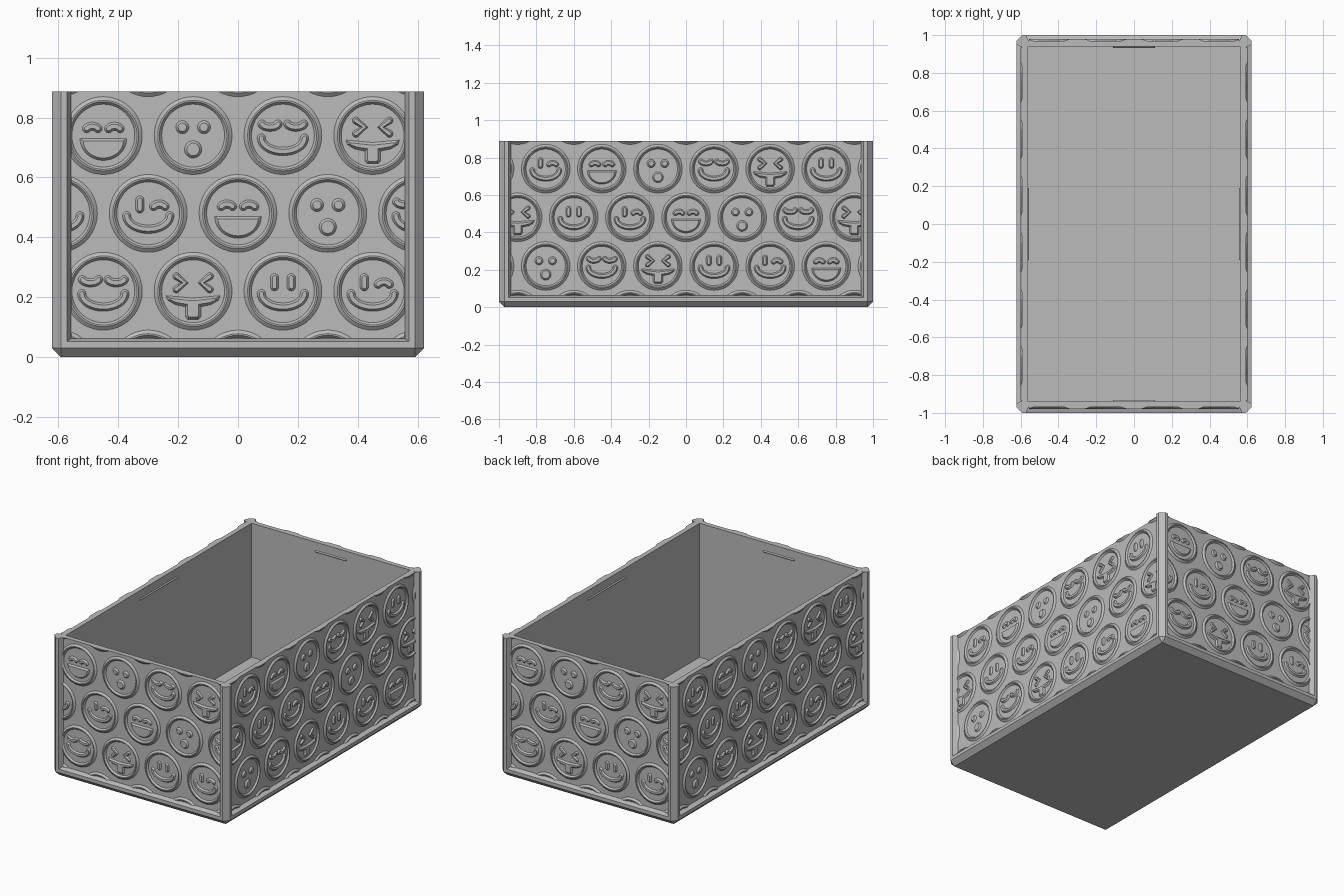
import bpy, bmesh, math
from mathutils import Vector, Matrix

cube = bpy.data.objects.get("Cube")
if cube:
    bpy.data.objects.remove(cube)

HX, HY, TOP = 0.622, 1.0, 0.888      # half sizes and height
CH, WALL, RECESS = 0.03, 0.06, 0.03  # chamfer, wall thickness, panel recess
SILL = 0.062
RISE, SINK = 0.01, -0.003            # relief height and buried depth

grey = bpy.data.materials.new("grey")
grey.use_nodes = True
grey.diffuse_color = (0.5, 0.5, 0.5, 1)
grey.node_tree.nodes["Principled BSDF"].inputs["Base Color"].default_value = grey.diffuse_color


def finish(bm, name):
    bmesh.ops.recalc_face_normals(bm, faces=bm.faces)
    mesh = bpy.data.meshes.new(name)
    bm.to_mesh(mesh)
    bm.free()
    mesh.materials.append(grey)
    return add_object(mesh, name)


def add_object(mesh, name):
    ob = bpy.data.objects.new(name, mesh)
    bpy.context.collection.objects.link(ob)
    return ob


def loft(bm, loops, cap=True, closed=False):
    """Skin equal-length loops of points; cap the ends or join them round."""
    rings = [[bm.verts.new(p) for p in lp] for lp in loops]
    pairs = list(zip(rings, rings[1:])) + ([(rings[-1], rings[0])] if closed else [])
    n = len(rings[0])
    for a, b in pairs:
        for i in range(n):
            bm.faces.new((a[i], a[(i + 1) % n], b[(i + 1) % n], b[i]))
    if cap and not closed:
        bm.faces.new(rings[0])
        bm.faces.new(rings[-1])


def octagon(inset, chamfer, z):
    x, y, c = HX - inset, HY - inset, chamfer
    return [(x, y - c, z), (x - c, y, z), (c - x, y, z), (-x, y - c, z),
            (-x, c - y, z), (c - x, -y, z), (x - c, -y, z), (x, c - y, z)]


# Box: chamfered base, sill, recessed walls and hollow inside
bm = bmesh.new()
loft(bm, [octagon(CH, 0, 0), octagon(0, CH, CH), octagon(0, CH, 0.052),
          octagon(RECESS, 0, SILL), octagon(RECESS, 0, TOP),
          octagon(WALL, 0, TOP), octagon(WALL, 0, CH)])
bmesh.ops.remove_doubles(bm, verts=bm.verts, dist=1e-5)
finish(bm, "box")

# Corner posts with bevelled inner edges
plan = [(0, CH), (CH, 0), (0.05, 0), (0.065, 0.031), (0.05, 0.05), (0.031, 0.065), (0, 0.05)]
bm = bmesh.new()
for sx in (-1, 1):
    for sy in (-1, 1):
        loft(bm, [[(sx * (HX - a), sy * (HY - b), z) for a, b in plan] for z in (0.04, TOP)])
finish(bm, "corner_posts")

# Thin catch ridges inside the rim
bm = bmesh.new()
for s in (-1, 1):
    for wall, half, swap in ((HX - WALL, 0.19, True), (HY - WALL, 0.11, False)):
        ends = []
        for u in (-half, half):
            tri = [(s * (wall + 0.005), 0.82), (s * (wall - 0.007), 0.83), (s * (wall + 0.005), 0.84)]
            ends.append([(d, u, z) if swap else (u, d, z) for d, z in tri])
        loft(bm, ends)
finish(bm, "catch_ridges")


# Relief helpers, drawn in the x-z plane and raised towards -y
def arc(cx, cz, a, b, start, end, n):
    return [(cx + a * math.cos(math.radians(start + (end - start) * i / n)),
             cz + b * math.sin(math.radians(start + (end - start) * i / n))) for i in range(n + 1)]


def outline(path, r):
    """Round-ended outline of a stroke of half width r."""
    pts = [Vector(p) for p in path]
    tan = [(pts[min(i + 1, len(pts) - 1)] - pts[max(i - 1, 0)]).normalized() for i in range(len(pts))]
    left = [p + r * Vector((-t.y, t.x)) for p, t in zip(pts, tan)]
    right = [p - r * Vector((-t.y, t.x)) for p, t in zip(pts, tan)]

    def cap(p, t):
        a = math.degrees(math.atan2(t.y, t.x))
        return arc(p.x, p.y, r, r, a + 90, a - 90, 8)[1:-1]
    return left + cap(pts[-1], tan[-1]) + right[::-1] + cap(pts[0], -tan[0])


def plateau(bm, at, base, top):
    loft(bm, [[(at[0] + p[0], -d, at[1] + p[1]) for p in lp]
              for lp, d in ((base, SINK), (base, 0), (top, RISE))])


def stroke(bm, at, path, r=0.014):
    plateau(bm, at, outline(path, r), outline(path, r * 0.5))


def dot(bm, at, x, z, r):
    plateau(bm, at, *[arc(x, z, q, q, 0, 345, 23) for q in (r, r - 0.008)])


def mirrored(path):
    return [(-x, z) for x, z in path]


TALL_EYE = [(0.028, 0.045), (0.028, 0.015)]
ARCH_EYE = arc(0.037, 0.015, 0.022, 0.016, 150, 30, 8)
DROOP_EYE = arc(0.043, 0.042, 0.028, 0.014, 195, 345, 10)
SQUINT_EYE = [(0.056, 0.05), (0.028, 0.028), (0.056, 0.006)]
SMILE = arc(0, -0.008, 0.072, 0.045, 180, 360, 20)


def eyes(bm, at, path, r=0.014):
    stroke(bm, at, path, r)
    stroke(bm, at, mirrored(path), r)


def smiling(bm, at):
    eyes(bm, at, TALL_EYE)
    stroke(bm, at, SMILE)


def winking(bm, at):
    stroke(bm, at, mirrored(TALL_EYE))
    stroke(bm, at, ARCH_EYE)
    stroke(bm, at, SMILE)


def grinning(bm, at):
    eyes(bm, at, ARCH_EYE)
    plateau(bm, at, arc(0, -0.01, 0.078, 0.073, 180, 360, 20), arc(0, -0.018, 0.067, 0.057, 180, 360, 20))


def surprised(bm, at):
    for s in (-1, 1):
        dot(bm, at, s * 0.036, 0.028, 0.022)
    dot(bm, at, 0, -0.046, 0.029)


def content(bm, at):
    eyes(bm, at, DROOP_EYE)
    stroke(bm, at, SMILE)


def teasing(bm, at):
    eyes(bm, at, SQUINT_EYE, 0.012)
    half = [(0.09, -0.015), (0.085, -0.03), (0.06, -0.045), (0.026, -0.052), (0.026, -0.085), (0.018, -0.094)]
    small = [(0.076, -0.024), (0.074, -0.03), (0.055, -0.038), (0.018, -0.044), (0.018, -0.08), (0.014, -0.086)]
    plateau(bm, at, *[[(0, h[0][1] - 0.008)] + h + mirrored(h)[::-1] for h in (half, small)])


def head_ring(bm, at):
    section = [(0.13, SINK), (0.13, 0), (0.118, RISE), (0.113, RISE), (0.105, 0), (0.105, SINK)]
    loft(bm, [[(at[0] + x, -d, at[1] + z) for x, z in arc(0, 0, r, r, 0, 352.5, 47)]
              for r, d in section], closed=True)


FACES = [smiling, winking, grinning, surprised, content, teasing]
ROWS = [(-0.04, 0), (0.22, 5.5), (0.48, 2), (0.74, 3.5), (1.0, 0)]


def relief(half, name):
    """Staggered rows of round faces, trimmed to the panel."""
    bm = bmesh.new()
    for z, shift in ROWS:
        for k in range(-4, 5):
            u = k + (shift % 1)
            at = (u * 0.3, z)
            if abs(at[0]) > half + 0.13:
                continue
            head_ring(bm, at)
            if 0 < z < 1:
                FACES[round(u + shift) % 6](bm, at)
    for co, no in (((half, 0, 0), (1, 0, 0)), ((-half, 0, 0), (-1, 0, 0)),
                   ((0, 0, SILL), (0, 0, -1)), ((0, 0, TOP), (0, 0, 1))):
        cut = bmesh.ops.bisect_plane(bm, geom=bm.verts[:] + bm.edges[:] + bm.faces[:], dist=1e-6,
                                     plane_co=co, plane_no=no, clear_outer=True)
        edges = [e for e in cut["geom_cut"] if isinstance(e, bmesh.types.BMEdge) and e.is_boundary]
        bmesh.ops.holes_fill(bm, edges=edges, sides=0)
    return finish(bm, name)


# Relief on the four walls, each pair sharing a mesh
for half, dist, turn, names in ((HX - 0.065, HY - RECESS, 0, ("front_relief", "back_relief")),
                                (HY - 0.065, HX - RECESS, 90, ("left_relief", "right_relief"))):
    first = relief(half, names[0])
    for ob, angle in ((first, turn), (add_object(first.data, names[1]), turn + 180)):
        ob.matrix_world = Matrix.Rotation(math.radians(angle), 4, 'Z') @ Matrix.Translation((0, -dist, 0))
